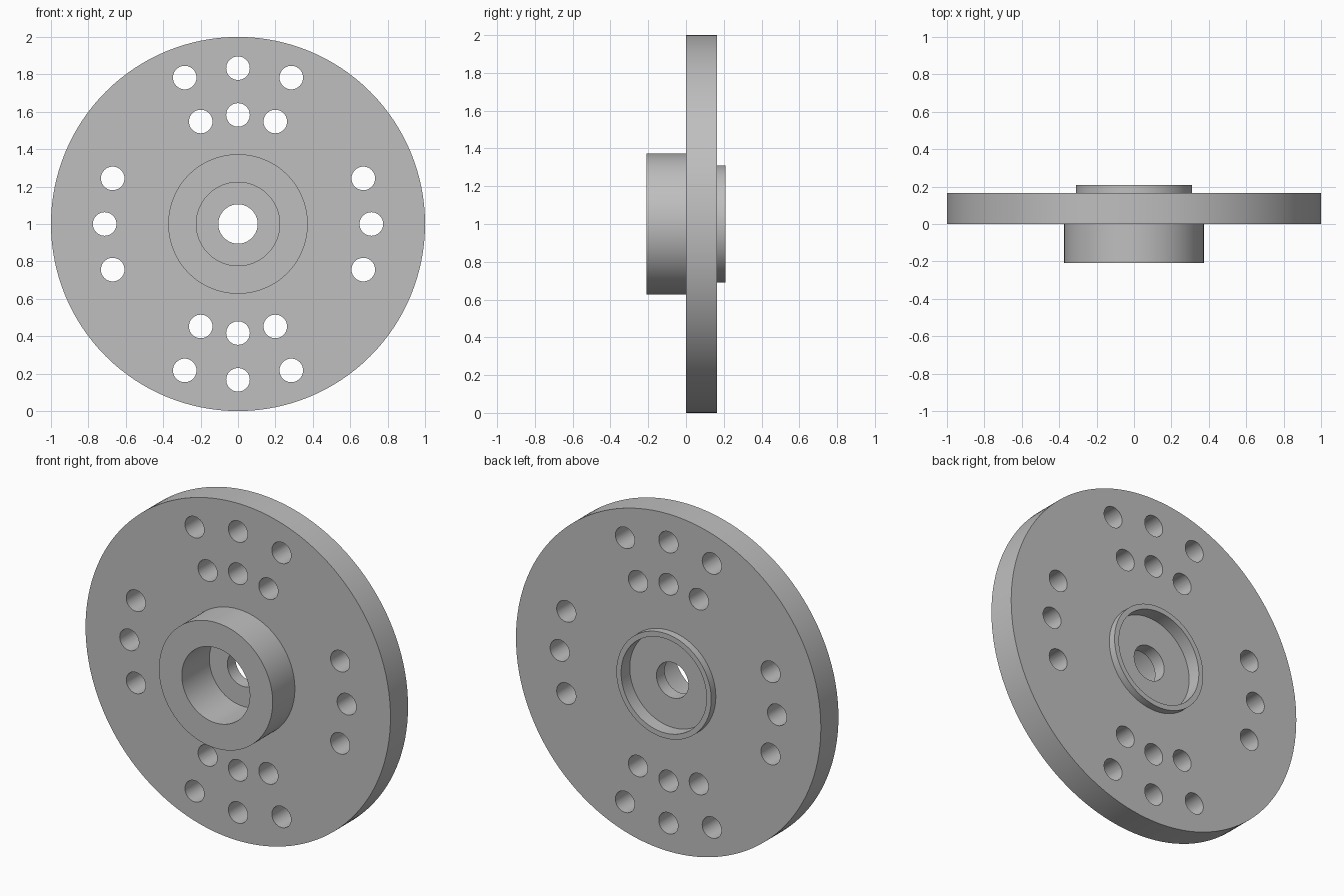
import bpy, bmesh
from math import radians, sin, cos, pi
from mathutils import Matrix, Vector

cube = bpy.data.objects.get("Cube")
if cube:
    bpy.data.objects.remove(cube, do_unlink=True)

AXIS_Z = 1.0
SEGMENTS = 128

steel = bpy.data.materials.new("plain grey")
steel.use_nodes = True
grey = (0.52, 0.52, 0.52, 1)
steel.diffuse_color = grey
steel.node_tree.nodes["Principled BSDF"].inputs["Base Color"].default_value = grey


def add_object(name, bm):
    bmesh.ops.recalc_face_normals(bm, faces=bm.faces)
    mesh = bpy.data.meshes.new(name)
    bm.to_mesh(mesh)
    bm.free()
    mesh.materials.append(steel)
    obj = bpy.data.objects.new(name, mesh)
    bpy.context.collection.objects.link(obj)
    return obj


# Flange body: closed (radius, y) section turned about the y axis
section = [
    (0.105, 0.05), (0.223, 0.05), (0.223, -0.208), (0.373, -0.208),  # front hub and bore
    (0.373, 0.0), (1.0, 0.0), (1.0, 0.165), (0.311, 0.165),          # disc
    (0.311, 0.208), (0.28, 0.208), (0.28, 0.127), (0.105, 0.127),    # rear rim and recess
]
bm = bmesh.new()
verts = [bm.verts.new((r, y, AXIS_Z)) for r, y in section]
edges = [bm.edges.new((a, b)) for a, b in zip(verts, verts[1:] + verts[:1])]
bmesh.ops.spin(bm, geom=verts + edges, cent=(0, 0, AXIS_Z), axis=(0, 1, 0),
               angle=2 * pi, steps=SEGMENTS, use_merge=True)
bmesh.ops.remove_doubles(bm, verts=bm.verts, dist=0.0001)
flange = add_object("flange", bm)

# Bolt holes: groups of three, spaced 20 degrees apart
bm = bmesh.new()
groups = [(0, 0.833), (0, 0.583), (180, 0.833), (180, 0.583), (90, 0.713), (270, 0.713)]
for direction, radius in groups:
    for step in (-20, 0, 20):
        a = radians(direction + step)
        place = Vector((radius * sin(a), 0.08, AXIS_Z + radius * cos(a)))
        bmesh.ops.create_cone(bm, cap_ends=True, segments=40, radius1=0.063, radius2=0.063,
                              depth=0.5, matrix=Matrix.Translation(place) @ Matrix.Rotation(pi / 2, 4, "X"))
cutter = add_object("bolt_hole_cutter", bm)
cutter.hide_render = True

drill = flange.modifiers.new("bolt holes", "BOOLEAN")
drill.operation = "DIFFERENCE"
drill.solver = "EXACT"
drill.object = cutter

# Bake the holes, drop the cutter, smooth the round walls
bpy.ops.object.select_all(action="DESELECT")
flange.select_set(True)
bpy.context.view_layer.objects.active = flange
bpy.ops.object.modifier_apply(modifier=drill.name)
bpy.data.objects.remove(cutter, do_unlink=True)
bpy.ops.object.shade_smooth_by_angle(angle=radians(30))
